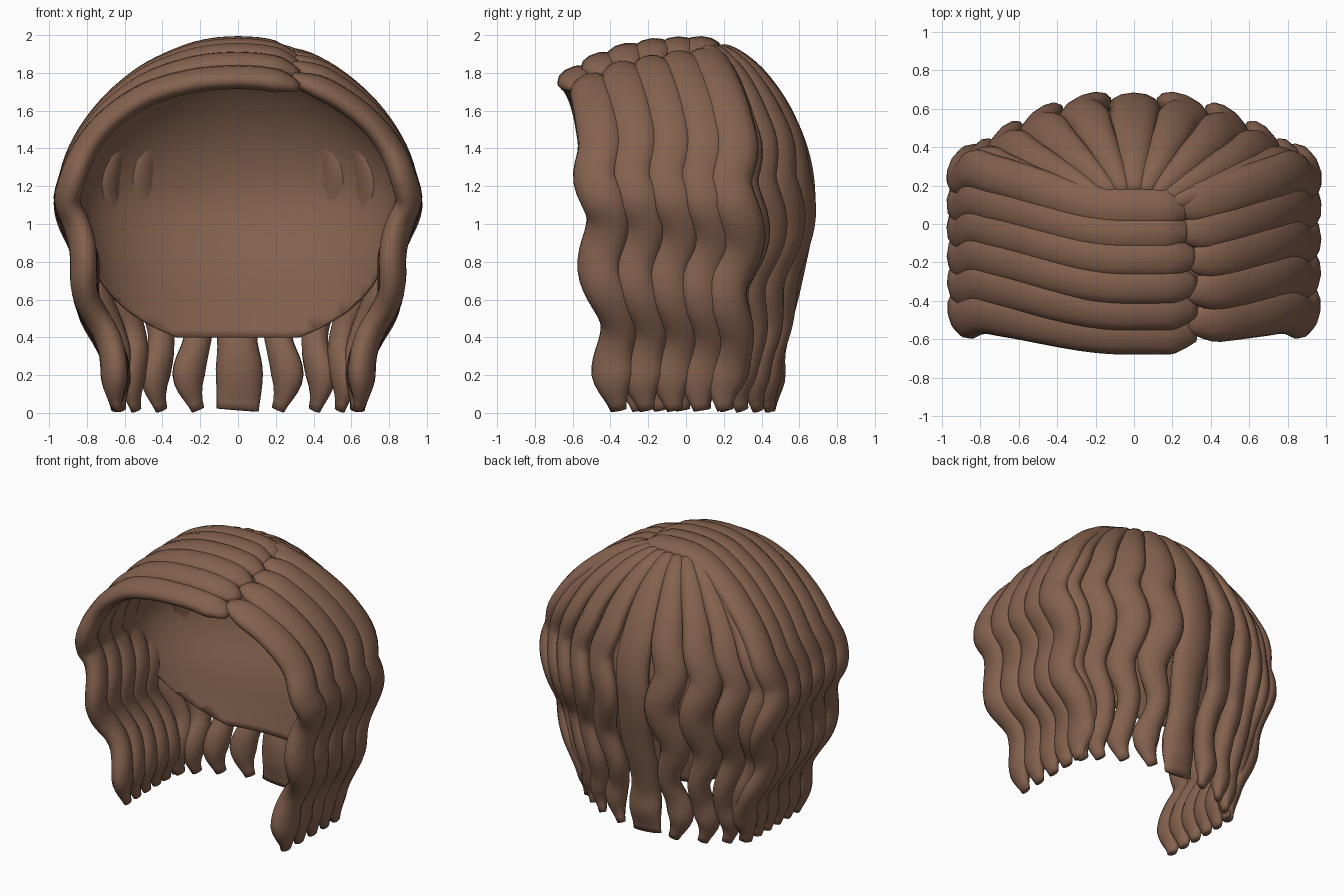
import bpy, bmesh, math
from mathutils import Vector

if "Cube" in bpy.data.objects:
    bpy.data.objects.remove(bpy.data.objects["Cube"])

brown = bpy.data.materials.new("chestnut brown")
brown.diffuse_color = (0.235, 0.122, 0.077, 1)
brown.use_nodes = True
brown.node_tree.nodes["Principled BSDF"].inputs["Base Color"].default_value = brown.diffuse_color

# Dome profile from crown to tips: (share of widest radius, height)
PROFILE = [(0, 1.935), (.15, 1.925), (.32, 1.885), (.56, 1.78), (.79, 1.6), (.94, 1.39),
           (1, 1.18), (.98, 1.0), (.925, .8), (.88, .6), (.80, .4), (.73, .2), (.705, .015)]


def smooth_path(pts, n=5):
    """Catmull-Rom resampling"""
    pts = [Vector(p) for p in pts]
    pts = [2 * pts[0] - pts[1]] + pts + [2 * pts[-1] - pts[-2]]
    out = []
    for a, b, c, d in zip(pts, pts[1:], pts[2:], pts[3:]):
        for k in range(n):
            t = k / n
            out.append(.5 * (2 * b + (c - a) * t + (2 * a - 5 * b + 4 * c - d) * t * t
                             + (3 * b - a - 3 * c + d) * t ** 3))
    return out + [pts[-2]]


DOME = smooth_path([(f, z, 0) for f, z in PROFILE])


def ease(a, b, x):
    t = min(1, max(0, (x - a) / (b - a)))
    return t * t * (3 - 2 * t)


def front_drop(y, z):
    """The crown slopes down towards the forehead"""
    u = min(1, max(0, (.1 - y) / .7))
    return .175 * u ** 3 * max(0, z - 1) / .94


def finish(name, bm):
    bmesh.ops.recalc_face_normals(bm, faces=bm.faces)
    me = bpy.data.meshes.new(name)
    bm.to_mesh(me)
    bm.free()
    me.materials.append(brown)
    ob = bpy.data.objects.new(name, me)
    bpy.context.collection.objects.link(ob)
    for p in me.polygons:
        p.use_smooth = True
    return ob


def lock(name, path, outs, widths, thick, sides=12):
    """Sweep a flattened oval along a path, its flat side facing outward"""
    bm = bmesh.new()
    rings = []
    for i, p in enumerate(path):
        t = (path[min(i + 1, len(path) - 1)] - path[max(i - 1, 0)]).normalized()
        w = t.cross(outs[i]).normalized()
        n = w.cross(t).normalized()
        hw, ht = widths[i], thick[i]
        rings.append([bm.verts.new(p + w * hw * math.cos(a) + n * ht * math.sin(a))
                      for a in (2 * math.pi * k / sides for k in range(sides))])
    for r, s in zip(rings, rings[1:]):
        for k in range(sides):
            j = (k + 1) % sides
            bm.faces.new((r[k], r[j], s[j], s[k]))
    bm.faces.new(rings[0])
    bm.faces.new(rings[-1])
    return finish(name, bm)


def sizes(path, hw, start, slim=.28, point=.65):
    """Width and thickness: rounded root, slimmer below, flared then narrowed tip"""
    ws, ts = [], []
    n = len(path) - 1
    for i, p in enumerate(path):
        z = p.z
        root = start + (1 - start) * ease(0, .4, i / n)
        cap = math.sqrt(min(1, .15 + i / 4))
        body = 1 - slim * ease(.9, .4, z) + .14 * ease(.38, .22, z)
        tip = 1 - point * ease(.22, 0, z)
        ws.append(hw * root * cap * body * tip)
        ts.append(.06 * cap * (1 - .65 * ease(.2, 0, z)) * (1 + .15 * ease(1.6, 1.2, z)))
    return ws, ts


def wave(z, phase):
    return -.036 * ease(1.6, 1.2, z) * math.cos(2 * math.pi * (z - .75) / .56 + phase)


def side_lock(name, side, start_x, y_top, y_side, hw, phase):
    """Lock from the parting, over the top and down one side"""
    half = [(v.x * .888 * side, v.y) for v in DOME]
    s = start_x * side
    if s < 0:                          # begins beyond the crown, on the other side
        pts = [(-x, z) for x, z in half[:0:-1] if z > 1.5 and abs(x) <= -s + .01] + half
    else:
        pts = [(x, z) for x, z in half if abs(x) >= s - .01]
    path, outs = [], []
    for x, z in pts:
        t = ease(max(s, .05), .95, x * side) if z > 1.18 else 1
        y = (y_top + (y_side - y_top) * t) * (1 - .19 * ease(1.1, .1, z))
        zz = z - front_drop(y, z)
        xx = x + side * .02 * ease(1.3, 1.1, z) * math.cos(2 * math.pi * (z - .65) / .55 + phase)
        path.append(Vector((xx, y + wave(z, phase) * (1 - .4 * ease(.5, .2, z)), zz)))
        outs.append(Vector((x, y * .45, max(0, z - 1) * 1.1)))
    lock(name, path, outs, *sizes(path, hw, 1, .15))


def back_lock(name, wx, wy, hw, phase, amp=1, slim=.34, point=.6):
    """Lock radiating from the crown and down the back"""
    c = Vector((0, .05, 0))
    d = Vector((wx, wy - .05, 0))
    tan = Vector((-d.y, d.x, 0)).normalized()
    path, outs = [], []
    for v in DOME[5:]:
        f = v.x + (-.05 * ease(.9, .5, v.y) + .05 * ease(.35, .15, v.y)) * ease(0, .5, wy)
        p = c + d * f + tan * wave(v.y, phase) * amp
        p.x += wx * f * .24 * ease(1, .3, v.y) * (1 - (wx / .95) ** 2)   # hangs straighter
        p.z = v.y - .02 * ease(.4, .1, v.x)
        path.append(p)
        outs.append(Vector((d.x, d.y, max(0, v.y - 1) * 1.1 * d.length / max(f, .1))))
    lock(name, path, outs, *sizes(path, hw, .5, slim, point))


# Left locks sweep across the top from the parting
left = [(-.575, -.46), (-.45, -.31), (-.315, -.16), (-.175, -.01), (-.04, .13), (.08, .28)]
for i, (yt, ys) in enumerate(left):
    side_lock(f"left_lock_{i + 1}", -1, .33 - .02 * max(0, i - 3), yt, ys, .108, .25 * i)

# Right locks fall from the parting
right = [(-.51, -.45), (-.35, -.26), (-.19, -.07), (-.04, .11), (.10, .27)]
for i, (yt, ys) in enumerate(right):
    side_lock(f"right_lock_{i + 1}", 1, .27 - .03 * max(0, i - 2), yt, ys, .118, .25 * i)

# Back locks in mirrored pairs around a straight central one
back_lock("back_lock_centre", 0, .615, .13, 0, .2, .18, .1)
for sx, tag in ((-1, "left"), (1, "right")):
    for i, (x, y) in enumerate([(.26, .60), (.49, .52), (.68, .41), (.82, .31)]):
        back_lock(f"back_lock_{tag}_{i + 1}", sx * x, y, .115, .3 * i + (0 if sx > 0 else math.pi))

# Inner cap: half dome at the back, arch drawn forward to the forehead
bm = bmesh.new()
rows = []
N = 24
FRONT = (-.56, -.42, -.28, -.14)
for v in DOME[1::2]:
    if v.y < .15:
        continue
    z = v.y - .055 * ease(1.1, 1.9, v.y)
    rx = .85 * v.x
    ry = (.552 - .085 * ease(1.15, .6, v.y)) * v.x
    row = [Vector((rx, y, z - front_drop(y, z))) for y in FRONT]
    row += [Vector((rx * math.cos(a), ry * math.sin(a), z))
            for a in (math.pi * k / N for k in range(N + 1))]
    row += [Vector((-rx, y, z - front_drop(y, z))) for y in FRONT[::-1]]
    rows.append([bm.verts.new(p) for p in row])
for r, s in zip(rows, rows[1:]):
    for k in range(len(r) - 1):
        bm.faces.new((r[k], r[k + 1], s[k + 1], s[k]))
# Close the crown
for k in range(len(FRONT) + N // 2):
    r, j = rows[0], len(rows[0]) - 1 - k
    bm.faces.new((r[k], r[k + 1], r[j - 1], r[j]) if k + 1 < j - 1 else (r[k], r[k + 1], r[j]))
# Trim level at the nape and on a slope along the sides
for co, no in (((0, 0, .4), (0, 0, 1)), ((0, .33, .4), (0, 1.6, 1))):
    bmesh.ops.bisect_plane(bm, geom=bm.verts[:] + bm.edges[:] + bm.faces[:], plane_co=co,
                           plane_no=no, clear_inner=True)
cap = finish("inner_cap", bm)
mod = cap.modifiers.new("thickness", 'SOLIDIFY')
mod.thickness = .015
mod.offset = 0
